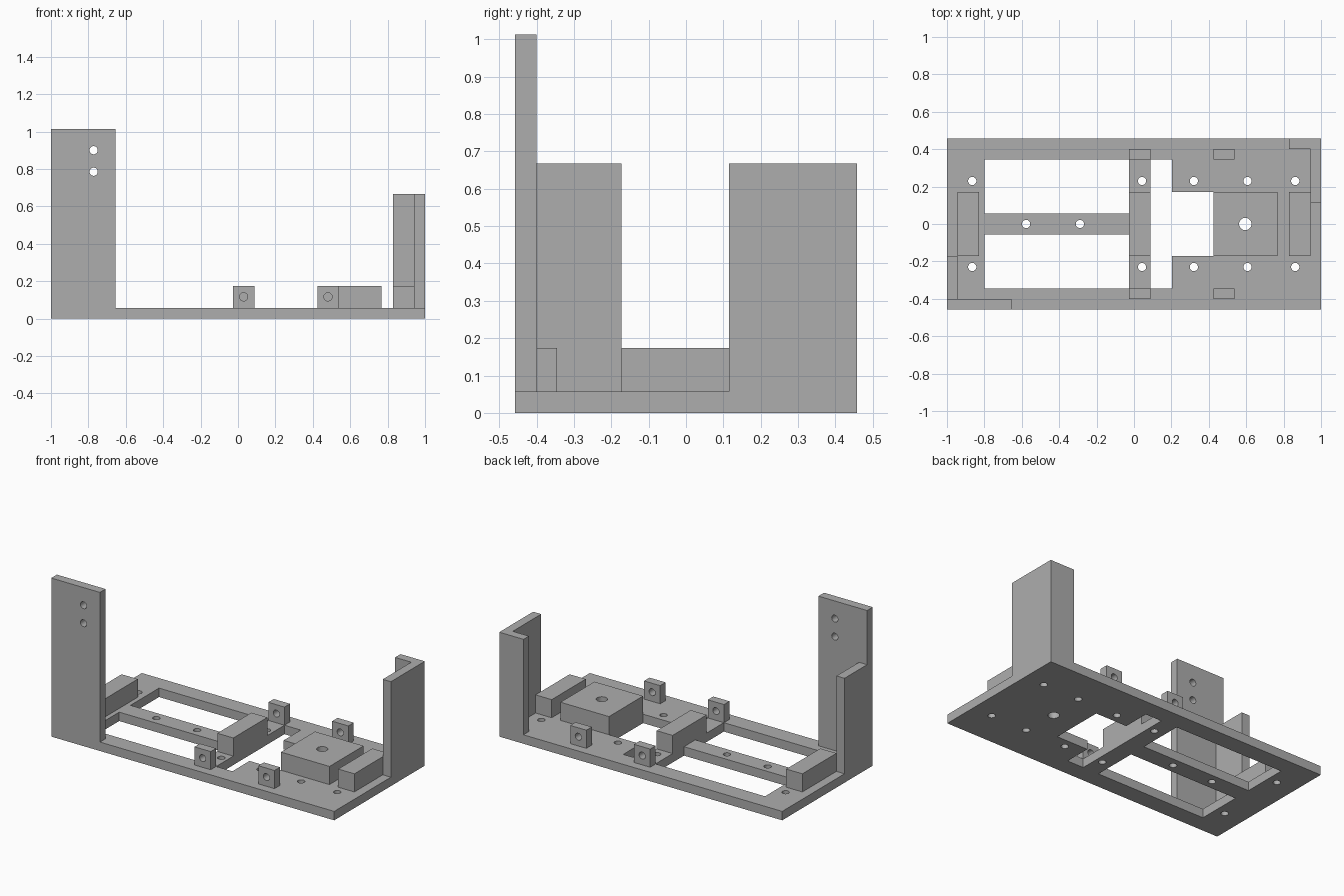
import bpy
import bmesh
from mathutils import Matrix, Vector

old = bpy.data.objects.get("Cube")
if old:
    bpy.data.objects.remove(old, do_unlink=True)

# One plain grey for the whole bracket
grey = bpy.data.materials.new("matte grey")
grey.use_nodes = True
grey.diffuse_color = (0.42, 0.42, 0.42, 1)
grey.node_tree.nodes["Principled BSDF"].inputs["Base Color"].default_value = grey.diffuse_color

T = 0.057           # sheet thickness
HALF_Y = 0.457      # half depth of the base
BLOCK_TOP = 0.173   # top of the low blocks and tabs
WALL_TOP = 0.667    # top of the side walls
HOLE_R = 0.022


def add_box(bm, x, y, z):
    """Add a box spanning the given (min, max) ranges."""
    size = Vector((x[1] - x[0], y[1] - y[0], z[1] - z[0]))
    mid = Vector((sum(x) / 2, sum(y) / 2, sum(z) / 2))
    bmesh.ops.create_cube(bm, size=1, matrix=Matrix.Translation(mid) @ Matrix.Diagonal(size.to_4d()))


def add_rod(bm, centre, radius, axis, length=0.6):
    """Add a drill rod along the y or z axis."""
    turn = Matrix.Rotation(1.5707963, 4, "X") if axis == "Y" else Matrix()
    bmesh.ops.create_cone(bm, cap_ends=True, segments=32, radius1=radius, radius2=radius,
                          depth=length, matrix=Matrix.Translation(centre) @ turn)


def finish(name, bm):
    mesh = bpy.data.meshes.new(name)
    bm.to_mesh(mesh)
    bm.free()
    mesh.materials.append(grey)
    obj = bpy.data.objects.new(name, mesh)
    bpy.context.scene.collection.objects.link(obj)
    return obj


def box(name, x, y, z):
    bm = bmesh.new()
    add_box(bm, x, y, z)
    return finish(name, bm)


def prism(name, outline, z0, z1):
    """Extrude a flat outline upwards."""
    bm = bmesh.new()
    face = bm.faces.new([bm.verts.new((x, y, z0)) for x, y in outline])
    lift = bmesh.ops.extrude_face_region(bm, geom=[face])
    verts = [v for v in lift["geom"] if isinstance(v, bmesh.types.BMVert)]
    bmesh.ops.translate(bm, verts=verts, vec=(0, 0, z1 - z0))
    bmesh.ops.recalc_face_normals(bm, faces=bm.faces)
    return finish(name, bm)


def cut(obj, bm):
    """Subtract the cutter geometry and bake the result."""
    cutter = finish("cutter", bm)
    cutter.hide_render = True
    mod = obj.modifiers.new("cut", "BOOLEAN")
    mod.operation = "DIFFERENCE"
    mod.solver = "EXACT"
    mod.object = cutter
    bpy.context.view_layer.update()
    baked = bpy.data.meshes.new_from_object(obj.evaluated_get(bpy.context.evaluated_depsgraph_get()))
    obj.modifiers.clear()
    obj.data = baked
    bpy.data.objects.remove(cutter, do_unlink=True)


# Base plate with windows either side of a centre rail and crossbar
base = box("base_plate", (-1, 1), (-HALF_Y, HALF_Y), (0, T))
through = (-0.1, 0.2)
bm = bmesh.new()
for y in ((T, 0.345), (-0.345, -T)):
    add_box(bm, (-0.8, -0.026), y, through)
cut(base, bm)
window = prism("window_cutter", [(0.087, -0.345), (0.202, -0.345), (0.202, -0.172), (0.424, -0.172),
                                 (0.424, 0.172), (0.202, 0.172), (0.202, 0.345), (0.087, 0.345)], *through)
bm = bmesh.new()
bm.from_mesh(window.data)
bpy.data.objects.remove(window, do_unlink=True)
cut(base, bm)

# Screw holes through the base
bm = bmesh.new()
for x in (-0.865, 0.043, 0.32, 0.607, 0.862):
    for side in (-1, 1):
        add_rod(bm, (x, side * 0.23, 0), HOLE_R, "Z")
for x in (-0.577, -0.289):
    add_rod(bm, (x, 0, 0), HOLE_R, "Z")
add_rod(bm, (0.595, 0, 0), 0.033, "Z")
cut(base, bm)

# Low blocks along the centre line
for name, x in (("right_end_block", (-0.943, -0.829)), ("crossbar_block", (-0.026, 0.087)),
                ("left_end_block", (0.829, 0.943))):
    box(name, x, (-0.172, 0.172), (T, BLOCK_TOP))
pad = box("mounting_pad", (0.424, 0.767), (-0.172, 0.172), (T, BLOCK_TOP))
bm = bmesh.new()
add_rod(bm, (0.595, 0, 0), 0.033, "Z")
cut(pad, bm)

# Drilled tabs, mirrored front and back
for label, x in (("middle", 0.03), ("outer", 0.481)):
    for end, side in (("front", -1), ("back", 1)):
        y = sorted((side * 0.345, side * 0.4))
        tab = box(f"{end}_{label}_tab", (x - T, x + T), y, (T, BLOCK_TOP))
        bm = bmesh.new()
        add_rod(bm, (x, side * 0.37, 0.116), HOLE_R, "Y", 0.2)
        cut(tab, bm)

# Tall front plate with two holes, and the short wall behind it
plate = box("tall_front_plate", (-1, -0.656), (-HALF_Y, -0.4), (T, 1.013))
bm = bmesh.new()
for z in (0.785, 0.9):
    add_rod(bm, (-0.772, -0.43, z), HOLE_R, "Y", 0.2)
cut(plate, bm)
box("right_side_wall", (-1, -0.943), (-0.4, -0.172), (T, WALL_TOP))

# Corner wall with a folded back flange
prism("left_corner_wall", [(1, 0.115), (1, HALF_Y), (0.829, HALF_Y), (0.829, 0.402),
                           (0.943, 0.402), (0.943, 0.115)], T, WALL_TOP)
